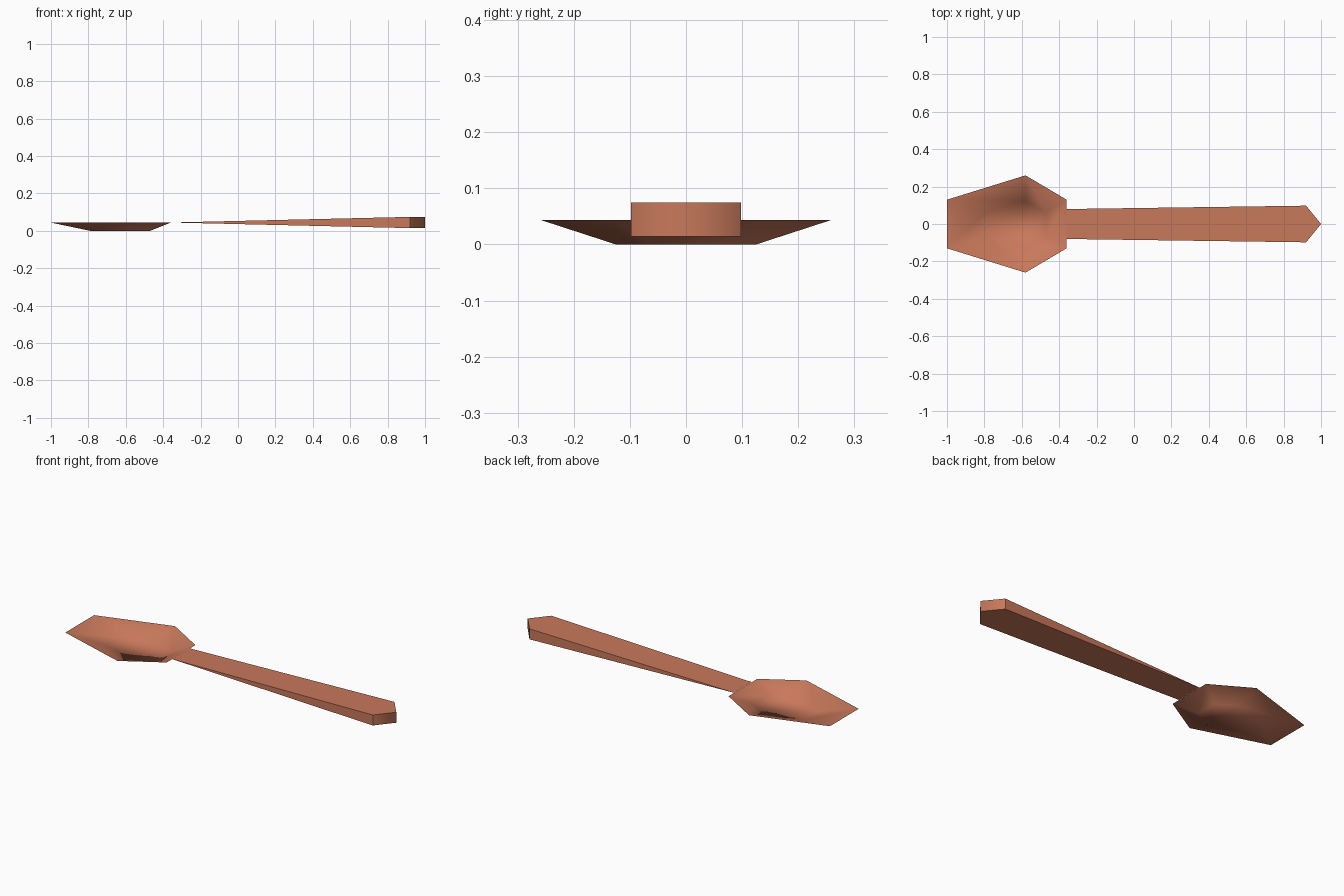
import bpy, bmesh

if "Cube" in bpy.data.objects:
    bpy.data.objects.remove(bpy.data.objects["Cube"])

clay = bpy.data.materials.new("terracotta")
clay.diffuse_color = (0.58, 0.19, 0.105, 1)
clay.use_nodes = True
clay.node_tree.nodes["Principled BSDF"].inputs["Base Color"].default_value = clay.diffuse_color


def finish(bm, name):
    mesh = bpy.data.meshes.new(name)
    bm.to_mesh(mesh)
    bm.free()
    mesh.materials.append(clay)
    obj = bpy.data.objects.new(name, mesh)
    bpy.context.collection.objects.link(obj)
    return obj


# Bowl: thin open dish, six-sided rim with a half-size floor below it
rim = [(-1, -0.13), (-0.58, -0.26), (-0.36, -0.13),
       (-0.36, 0.13), (-0.58, 0.26), (-1, 0.13)]
cx = -0.58
bm = bmesh.new()
top = [bm.verts.new((x, y, 0.044)) for x, y in rim]
floor = [bm.verts.new((cx + (x - cx) * 0.5, y * 0.48, 0)) for x, y in rim]
for i in range(6):
    j = (i + 1) % 6
    bm.faces.new((top[j], top[i], floor[i], floor[j]))
# Floor split along its widest line
bm.faces.new((floor[0], floor[1], floor[4], floor[5]))
bm.faces.new((floor[1], floor[2], floor[3], floor[4]))
for f in bm.faces:
    f.smooth = True
finish(bm, "bowl")

# Handle: wedge growing thicker from the bowl to a pointed end
outline = [(-0.36, -0.08, 0.0), (0.92, -0.098, 0.03), (1, 0, 0.03),
           (0.92, 0.098, 0.03), (-0.36, 0.08, 0.0)]
bm = bmesh.new()
upper = [bm.verts.new((x, y, 0.0445 + h)) for x, y, h in outline]
lower = [bm.verts.new((x, y, 0.0445 - h)) for x, y, h in outline]
bm.faces.new(upper)
bm.faces.new(lower[::-1])
for i in range(4):
    bm.faces.new((lower[i], lower[i + 1], upper[i + 1], upper[i]))
bmesh.ops.remove_doubles(bm, verts=bm.verts, dist=0.0001)
bmesh.ops.recalc_face_normals(bm, faces=bm.faces)
# Only the upright ridge of the pointed end is shaded smooth
for f in bm.faces:
    f.smooth = True
for e in bm.edges:
    e.smooth = all(v.co.x > 0.99 for v in e.verts)
finish(bm, "handle")
